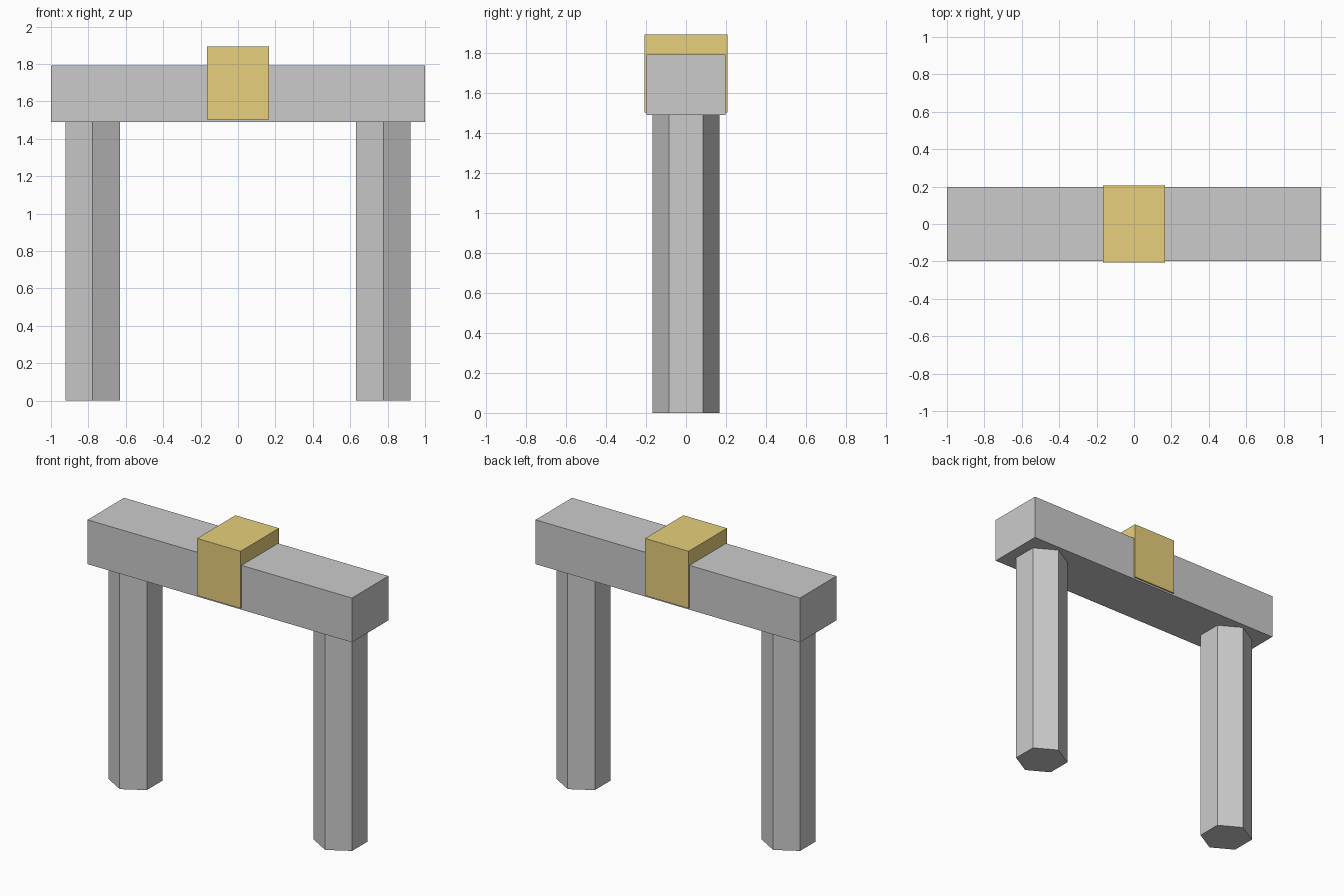
import bpy
import math

if "Cube" in bpy.data.objects:
    bpy.data.objects.remove(bpy.data.objects["Cube"])


def box(name, half, z0, z1):
    """Box centred on x and y, spanning z0 to z1."""
    bpy.ops.mesh.primitive_cube_add(size=2, location=(0, 0, (z0 + z1) / 2))
    obj = bpy.context.object
    obj.name = name
    obj.scale = (half[0], half[1], (z1 - z0) / 2)
    bpy.ops.object.transform_apply(location=False, rotation=False, scale=True)
    return obj


def pillar(name, x, height):
    """Six-sided pillar with a corner edge facing the front."""
    bpy.ops.mesh.primitive_cylinder_add(
        vertices=6, radius=0.168, depth=height, location=(x, 0, height / 2))
    obj = bpy.context.object
    obj.name = name
    # Make sure a corner points along y
    first = obj.data.vertices[0].co
    if abs(first.x) > 0.01:
        obj.rotation_euler.z = math.radians(30)
        bpy.ops.object.transform_apply(location=False, rotation=True, scale=False)
    return obj


# Two pillars
for side, x in (("left", -0.777), ("right", 0.777)):
    pillar(side + "_pillar", x, 1.49)

# Lintel beam across the pillars
box("lintel", (1.0, 0.197), 1.49, 1.793)

# Golden keystone block wrapped around the middle of the lintel
keystone = box("keystone", (0.165, 0.207), 1.502, 1.893)
gold = bpy.data.materials.new("gold")
gold.diffuse_color = (0.8, 0.63, 0.2, 1.0)
gold.use_nodes = True
gold.node_tree.nodes["Principled BSDF"].inputs["Base Color"].default_value = gold.diffuse_color
keystone.data.materials.append(gold)
